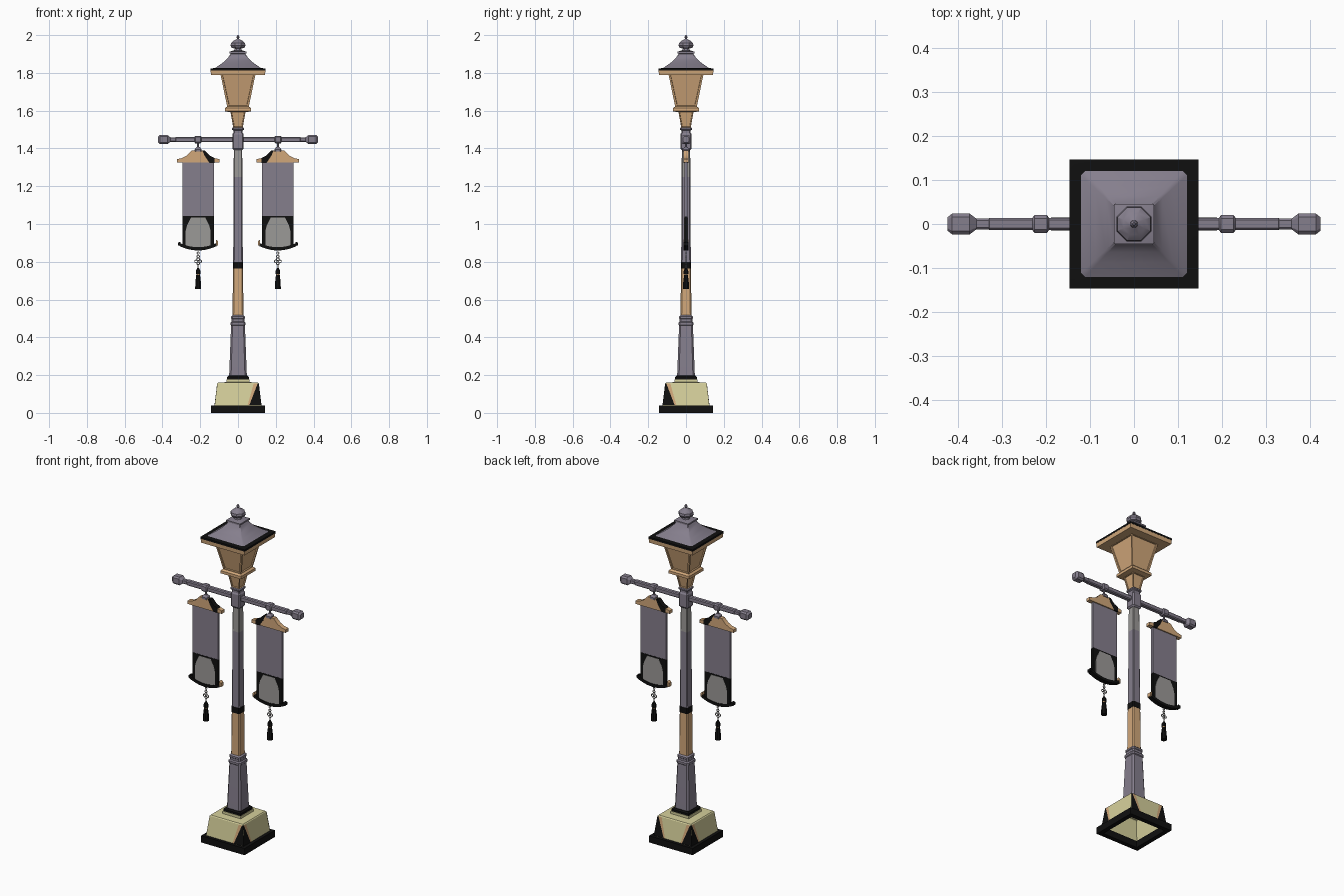
import bpy, bmesh, math
from mathutils import Matrix, Vector

if "Cube" in bpy.data.objects:
    bpy.data.objects.remove(bpy.data.objects["Cube"])

def material(name, rgb):
    m = bpy.data.materials.new(name)
    m.diffuse_color = (*rgb, 1)
    m.use_nodes = True
    m.node_tree.nodes["Principled BSDF"].inputs["Base Color"].default_value = m.diffuse_color
    return m

GRAY = material("slate gray", (0.235, 0.21, 0.265))
PALE = material("pale gray", (0.33, 0.32, 0.31))
WOOD = material("tan wood", (0.64, 0.39, 0.195))
CREAM = material("cream stone", (0.67, 0.63, 0.33))
BLACK = material("black", (0.005, 0.005, 0.005))

def finish(name, bm, mat, recalc=True, angle=30):
    if recalc:
        bmesh.ops.recalc_face_normals(bm, faces=bm.faces)
    me = bpy.data.meshes.new(name)
    bm.to_mesh(me)
    bm.free()
    me.materials.append(mat)
    for p in me.polygons:
        p.use_smooth = True
    me.set_sharp_from_angle(angle=math.radians(angle))
    ob = bpy.data.objects.new(name, me)
    bpy.context.collection.objects.link(ob)
    return ob

def outline(r, chamfer, sides):
    """Square (optionally chamfered) or regular polygon cross-section."""
    if sides:
        return [(r * math.cos(2 * math.pi * (i + .5) / sides),
                 r * math.sin(2 * math.pi * (i + .5) / sides)) for i in range(sides)]
    if not chamfer:
        return [(r, -r), (r, r), (-r, r), (-r, -r)]
    c = r * (1 - chamfer)
    return [(r, -c), (r, c), (c, r), (-c, r), (-r, c), (-r, -c), (-c, -r), (c, -r)]

def loft(name, rows, mat, chamfer=0, sides=0, caps=(True, True), ring=False,
         matrix=None, inset=None):
    """Stack of cross-sections; rows are (height, half width)."""
    bm = bmesh.new()
    loops = [[bm.verts.new((x, y, z)) for x, y in outline(r, chamfer, sides)] for z, r in rows]
    n = len(loops[0])
    pairs = list(zip(loops, loops[1:])) + ([(loops[-1], loops[0])] if ring else [])
    walls = [bm.faces.new((a[i], a[(i + 1) % n], b[(i + 1) % n], b[i]))
             for a, b in pairs for i in range(n)]
    if caps[0] and not ring:
        bm.faces.new(loops[0][::-1])
    if caps[1] and not ring:
        bm.faces.new(loops[-1])
    bmesh.ops.recalc_face_normals(bm, faces=bm.faces)
    if inset:
        bmesh.ops.inset_individual(bm, faces=walls, thickness=inset, depth=0)
        bmesh.ops.inset_individual(bm, faces=walls, thickness=0.002, depth=-0.006)
    if matrix:
        bm.transform(matrix)
    return finish(name, bm, mat)

def prism(name, pts, half_y, mat, cx, side):
    """Extrude an (x, z) outline through y; side mirrors it."""
    bm = bmesh.new()
    a, b = [[bm.verts.new((cx + side * x, y, z)) for x, z in pts] for y in (-half_y, half_y)]
    n = len(pts)
    bm.faces.new(a)
    bm.faces.new(b[::-1])
    for i in range(n):
        bm.faces.new((a[i], b[i], b[(i + 1) % n], a[(i + 1) % n]))
    return finish(name, bm, mat)

# --- base: open plinth ring, hollow stone block
loft("plinth", [(0, .143), (.04, .143), (.04, .117), (0, .117)], BLACK, ring=True)
loft("base_block", [(.04, .124), (.155, .110), (.16, .106), (.163, .06), (.178, .06)],
     CREAM, caps=(False, True))

def base_half(z):
    return .124 - (z - .04) * .014 / .115 + .0012

def corner_paint(name, u_bot, u_top, mat):
    # painted wedges on the slanted walls: (quarter turn, end of wall)
    bm = bmesh.new()
    for turn, s in ((0, 1), (1, -1), (2, 1), (2, -1), (3, -1)):
        rot = Matrix.Rotation(turn * math.pi / 2, 3, 'Z')
        pts = [(u, z) for u, z in ((u_bot[0], .041), (u_bot[1], .041), (u_top[1], .155), (u_top[0], .155))]
        if s < 0:
            pts = pts[::-1]
        bm.faces.new([bm.verts.new(rot @ Vector((s * u, -base_half(z), z))) for u, z in pts])
    finish(name, bm, mat, recalc=False)

corner_paint("base_corner_black", (.060, .1245), (.104, .1105), BLACK)
corner_paint("base_corner_tan", (.051, .060), (.083, .104), WOOD)

# --- post
loft("post_foot", [(.175, .057), (.19, .057), (.198, .05)], BLACK)
loft("post_lower", [(.195, .047), (.44, .0375), (.462, .036), (.466, .040), (.478, .040), (.484, .034),
                    (.497, .034), (.500, .037), (.510, .037), (.517, .029)], GRAY, chamfer=.22)
loft("post_wood", [(.51, .029), (.768, .0265)], WOOD, chamfer=.22)
loft("post_band", [(.765, .0275), (.80, .0275)], BLACK, chamfer=.22)
loft("post_upper", [(.80, .0255), (1.25, .0235)], GRAY, chamfer=.22)
loft("post_top", [(1.25, .0235), (1.40, .022)], PALE, chamfer=.22)
loft("post_collar", [(1.392, .024), (1.40, .030), (1.475, .030), (1.483, .025), (1.495, .025),
                     (1.50, .032), (1.508, .032), (1.512, .024)], GRAY, chamfer=.22)

# --- lantern
loft("lantern_neck", [(1.508, .025), (1.595, .040)], WOOD, inset=.007)
loft("lantern_sill", [(1.592, .045), (1.597, .068), (1.613, .068), (1.622, .058)], WOOD)
loft("lantern_body", [(1.615, .056), (1.795, .093)], WOOD, inset=.014)
loft("roof_eave", [(1.788, .143), (1.812, .145)], WOOD)
loft("roof_rim", [(1.812, .146), (1.823, .146), (1.826, .122)], BLACK)
loft("roof", [(1.822, .126), (1.832, .112), (1.848, .088), (1.868, .064), (1.888, .047), (1.904, .038)],
     GRAY, chamfer=.08)
loft("roof_cap", [(1.90, .036), (1.903, .046), (1.912, .046), (1.918, .026)], GRAY)
loft("finial", [(1.915, .024), (1.928, .018), (1.933, .036), (1.945, .043), (1.958, .040), (1.970, .026),
                (1.977, .010), (1.982, .006), (1.988, .009), (1.994, .007), (2.0, .002)], GRAY, sides=8)

# --- crossbar, built along z then turned along x
for s, tag in ((-1, "left"), (1, "right")):
    turn = Matrix.Translation((0, 0, 1.447)) @ Matrix.Rotation(s * math.pi / 2, 4, 'Y')
    loft("crossbar_" + tag, [(.02, .014), (.328, .014), (.33, .012), (.358, .012), (.374, .024),
                             (.413, .024), (.424, .015)], GRAY, chamfer=.35, matrix=turn)
    loft("crossbar_ring_" + tag, [(.192, .013), (.198, .020), (.226, .020), (.232, .013)],
         GRAY, chamfer=.35, matrix=turn)

# --- hanging banners; local +x points to the post
def mirrored(half):
    return half + [(-x, z) for x, z in half[::-1]]

def small_ring(name, cx, z, r, thick, mat):
    bm = bmesh.new()
    n, m = 10, 5
    g = [[bm.verts.new((cx + math.cos(a) * (r + thick * math.cos(b)), thick * math.sin(b),
                        z + math.sin(a) * (r + thick * math.cos(b))))
          for b in [2 * math.pi * j / m for j in range(m)]] for a in [2 * math.pi * i / n for i in range(n)]]
    for i in range(n):
        for j in range(m):
            bm.faces.new((g[i][j], g[(i + 1) % n][j], g[(i + 1) % n][(j + 1) % m], g[i][(j + 1) % m]))
    finish(name, bm, mat, angle=60)

for s, tag in ((1, "left"), (-1, "right")):
    cx = -.211 * s
    at = Matrix.Translation((cx, 0, 0))
    # hanger
    loft("hanger_rod_" + tag, [(1.405, .006), (1.435, .006)], GRAY, sides=8, matrix=at)
    loft("hanger_knob_" + tag, [(1.383, .018), (1.395, .018), (1.408, .008)], GRAY, chamfer=.3, matrix=at)
    # top bracket with painted patch on the inner side
    prism("bracket_" + tag, mirrored([(.113, 1.325), (.113, 1.343), (.085, 1.349), (.06, 1.362),
                                      (.045, 1.378), (.035, 1.389)]), .0135, WOOD, cx, s)
    prism("bracket_patch_" + tag, [(.06, 1.324), (.086, 1.324), (.086, 1.350), (.06, 1.363), (.045, 1.379),
                                   (.035, 1.390), (.022, 1.390), (.035, 1.36)], .0145, BLACK, cx, s)
    # cloth, black lower field, pale arched emblem
    prism("banner_cloth_" + tag, mirrored([(.084, 1.04), (.084, 1.328)]), .007, GRAY, cx, s)
    prism("banner_field_" + tag, mirrored([(.084, .885), (.084, 1.042)]), .008, BLACK, cx, s)
    prism("banner_emblem_" + tag, mirrored([(.066, .875), (.066, .965), (.058, .995), (.044, 1.022),
                                            (.038, 1.034)]), .0095, PALE, cx, s)
    # curved bottom rod with tan tips
    xs = [-.098 + .0196 * i for i in range(11)]
    curve = [(x, .860 + 2.4 * x * x) for x in xs]
    prism("bottom_rod_" + tag, curve + [(x, z + .017) for x, z in curve[::-1]], .0135, BLACK, cx, s)
    prism("rod_tip_inner_" + tag, [(.094, .885), (.106, .886), (.106, .908), (.094, .918)], .012, WOOD, cx, s)
    prism("rod_tip_outer_" + tag, [(-.094, .885), (-.106, .886), (-.106, .902), (-.094, .905)], .012, BLACK, cx, s)
    # cord rings and tassel
    for k, (z, r) in enumerate(((.846, .006), (.828, .007))):
        small_ring(f"cord_ring_{tag}_{k}", cx, z, r, .0025, PALE)
    for k in range(4):
        a = math.pi / 2 * k
        small_ring(f"knot_ring_{tag}_{k}", cx + .011 * math.cos(a), .802 + .011 * math.sin(a), .007, .0025, PALE)
    loft("tassel_cord_" + tag, [(.765, .003), (.787, .003)], PALE, sides=6, matrix=at)
    loft("tassel_cap_" + tag, [(.735, .013), (.752, .013), (.768, .005)], BLACK, sides=8, matrix=at)
    loft("tassel_band_" + tag, [(.729, .010), (.736, .010)], WOOD, sides=8, matrix=at)
    loft("tassel_skirt_" + tag, [(.655, .017), (.69, .016), (.73, .011)], BLACK, sides=8, matrix=at)
